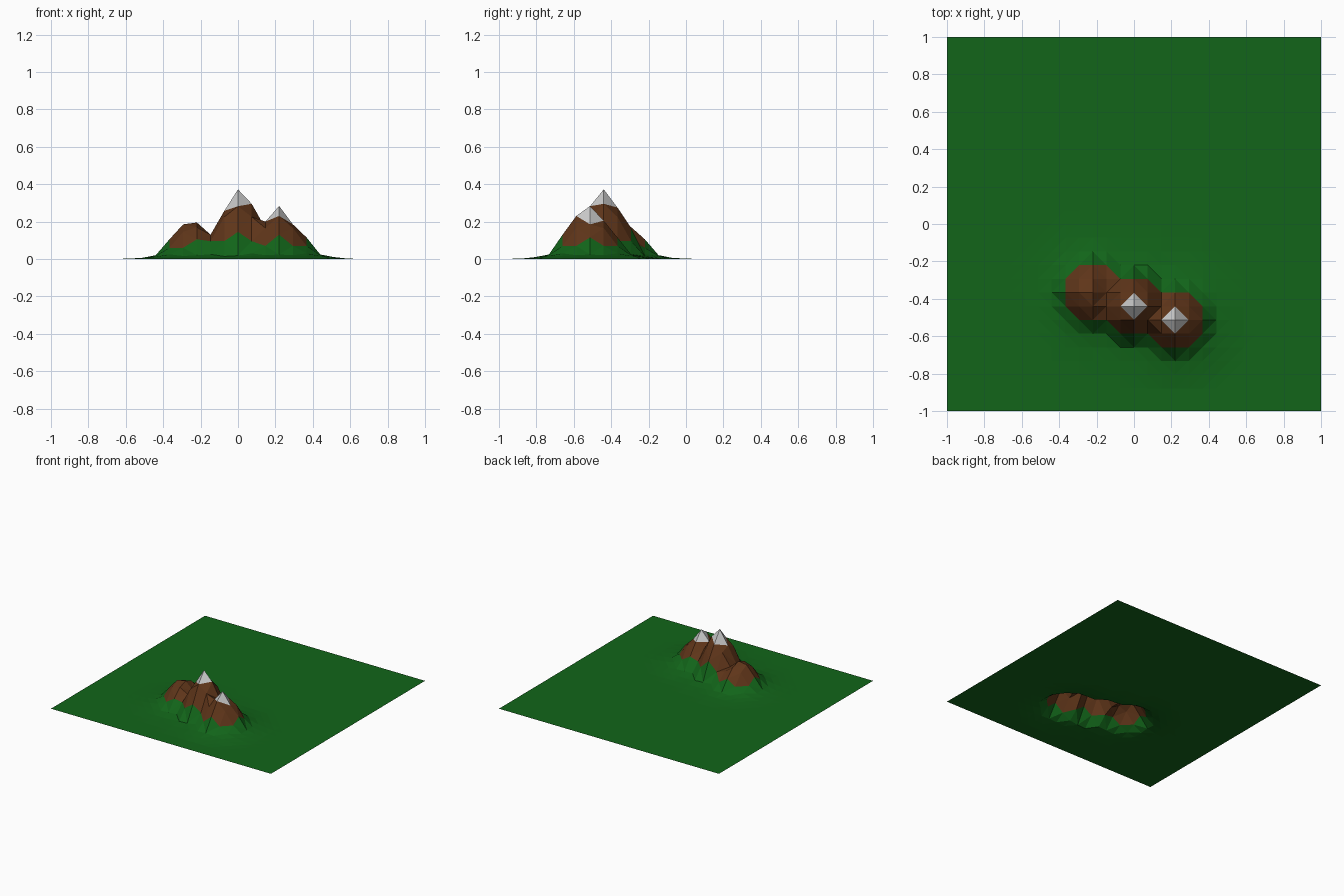
import bpy, bmesh, math

if "Cube" in bpy.data.objects:
    bpy.data.objects.remove(bpy.data.objects["Cube"])

CELL = 0.0733
N = 13


def material(name, color):
    m = bpy.data.materials.new(name)
    m.diffuse_color = (*color, 1)
    m.use_nodes = True
    m.node_tree.nodes["Principled BSDF"].inputs["Base Color"].default_value = m.diffuse_color
    return m


# Peaks: grid position, heights by distance from the summit, snow cap or not
DIST = [0, 1, 1.414, 2, 2.236, 2.828, 3, 3.162, 4, 5, 5.6]
PEAKS = [
    ((0, -6), [.372, .285, .225, .145, .095, .025, .018, .014, .006, .002, 0], True),
    ((3, -7), [.283, .205, .165, .115, .07, .03, .024, .02, .01, .002, 0], True),
    ((-3, -5), [.195, .17, .145, .105, .06, .025, .02, .016, .006, .002, 0], False),
]
# Hand-pulled points that break the symmetry of the slopes
PULLED = {(1, -6): .295, (-1, -6): .257, (0, -5): .275, (0, -7): .282, (0, -4): .165,
          (3, -8): .23, (4, -7): .185, (2, -7): .2, (3, -9): .13,
          (-4, -5): .185, (-2, -5): .13, (-2, -6): .13, (-2, -4): .12}


def falloff(d, heights):
    for k in range(len(DIST) - 1):
        if d <= DIST[k + 1]:
            t = (d - DIST[k]) / (DIST[k + 1] - DIST[k])
            return heights[k] + t * (heights[k + 1] - heights[k])
    return 0.0


def height(i, j):
    if (i, j) in PULLED:
        return PULLED[i, j]
    return max(falloff(math.hypot(i - p[0], j - p[1]), h) for p, h, _ in PEAKS)


def surface(u, v):
    """0 grass, 1 rock, 2 snow, from octagons and diamonds round each peak"""
    kind = 0
    for (px, py), _, snow in PEAKS:
        a, b = abs(u - px), abs(v - py)
        if snow and a + b < 1:
            return 2
        if max(a, b) < 2 and a + b < 3:
            kind = 1
    return kind


def place(i):
    return math.copysign(1.0, i) if abs(i) == N else i * CELL


# Terrain sheet, each cell split along its more level diagonal
bm = bmesh.new()
span = range(-N, N + 1)
grid = {(i, j): bm.verts.new((place(i), place(j), height(i, j))) for i in span for j in span}
for i in range(-N, N):
    for j in range(-N, N):
        a, b, c, d = (i, j), (i + 1, j), (i + 1, j + 1), (i, j + 1)
        if abs(height(*a) - height(*c)) < abs(height(*b) - height(*d)):
            tris = [(a, b, c), (a, c, d)]
        else:
            tris = [(a, b, d), (b, c, d)]
        for tri in tris:
            f = bm.faces.new([grid[k] for k in tri])
            f.material_index = surface(sum(k[0] for k in tri) / 3, sum(k[1] for k in tri) / 3)

mesh = bpy.data.meshes.new("mountain_terrain")
bm.to_mesh(mesh)
bm.free()
mesh.materials.append(material("grass", (.006, .13, .01)))
mesh.materials.append(material("rock", (.115, .036, .01)))
mesh.materials.append(material("snow", (.8, .8, .8)))
terrain = bpy.data.objects.new("mountain_terrain", mesh)
bpy.context.collection.objects.link(terrain)
